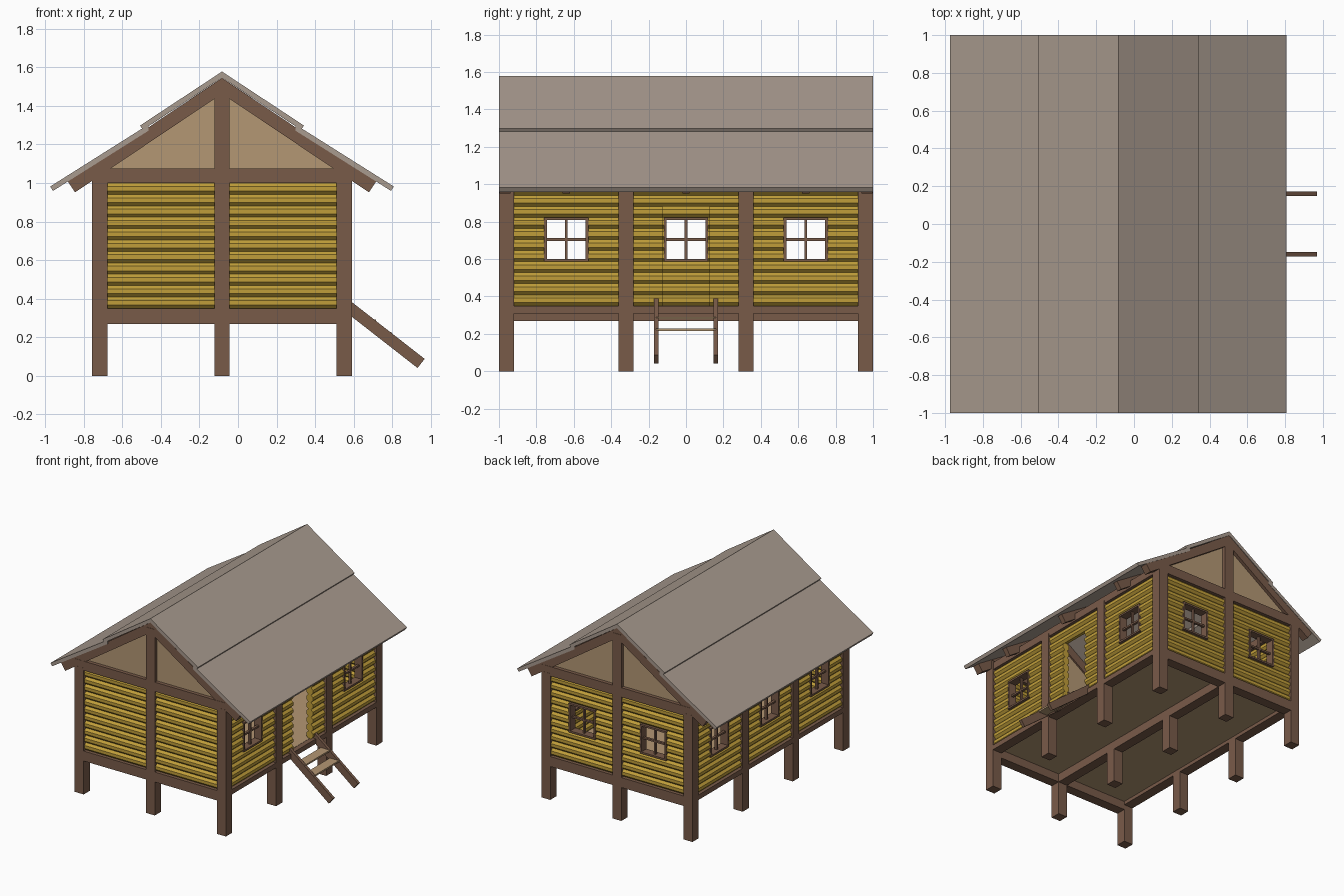
import bpy, bmesh, math
from mathutils import Vector

cube = bpy.data.objects.get("Cube")
if cube:
    bpy.data.objects.remove(cube, do_unlink=True)


def material(name, rgb):
    lin = [((c / 255 + 0.055) / 1.055) ** 2.4 for c in rgb] + [1]
    m = bpy.data.materials.new(name)
    m.use_nodes = True
    m.diffuse_color = lin
    m.node_tree.nodes["Principled BSDF"].inputs["Base Color"].default_value = lin
    return m


TIMBER = material("brown timber", (121, 91, 73))
LOG = material("golden log", (192, 158, 58))
BOARD = material("tan board", (180, 151, 116))
ROOF = material("taupe roofing", (169, 155, 143))

CX = -0.083                  # ridge line
HALF_X, HALF_Y = 0.635, 0.96  # post centres
POST = 0.08
FLOOR, WALL_TOP, ROWS = 0.35, 1.0, 11
ROW = (WALL_TOP - FLOOR) / ROWS
WIN = 0.236
BAYS_Y = (-0.64, 0, 0.64)
BAYS_X = (CX - HALF_X / 2, CX + HALF_X / 2)
WIN_Z = (FLOOR + 4 * ROW, FLOOR + 8 * ROW)
DOOR_Z = (FLOOR, FLOOR + 9 * ROW)


def finish(bm, name, mat):
    bmesh.ops.recalc_face_normals(bm, faces=bm.faces)
    mesh = bpy.data.meshes.new(name)
    bm.to_mesh(mesh)
    bm.free()
    mesh.materials.append(mat)
    bpy.context.collection.objects.link(bpy.data.objects.new(name, mesh))


def box(bm, x, y, z):
    """Box from three (low, high) ranges."""
    for v in bmesh.ops.create_cube(bm, size=1)["verts"]:
        v.co = [(a + b) / 2 + c * (b - a) for (a, b), c in zip((x, y, z), v.co)]


def prism(bm, points, offset):
    """Closed prism from an outline and an extrusion vector."""
    base = [bm.verts.new(p) for p in points]
    top = [bm.verts.new(Vector(p) + Vector(offset)) for p in points]
    bm.faces.new(base)
    bm.faces.new(top[::-1])
    for i in range(len(base)):
        j = (i + 1) % len(base)
        bm.faces.new((base[i], top[i], top[j], base[j]))


def sloped(bm, p0, p1, thick, y, side=1, ox=CX):
    """Sloping board in xz: plumb cut at p0, square cut at p1."""
    a, b = Vector(p0), Vector(p1)
    d = (b - a).normalized()
    outline = [a, b, b + Vector((d.y, -d.x)) * thick, a - Vector((0, thick / d.x))]
    prism(bm, [(ox + side * p.x, y[0], p.y) for p in outline], (0, y[1] - y[0], 0))


def around(c, w):
    return (c - w / 2, c + w / 2)


# Posts: the outer ring carries the walls, the inner ones only the floor
bm = bmesh.new()
for ix in (-1, 0, 1):
    for iy in (-3, -1, 1, 3):
        inner = ix == 0 and abs(iy) == 1
        top = 1.5 if ix == 0 else WALL_TOP + 0.02
        box(bm, around(CX + ix * HALF_X, POST), around(iy * HALF_Y / 3, POST),
            (0, FLOOR - 0.01 if inner else top))
finish(bm, "posts", TIMBER)

# Sills, floor joist and top plates
bm = bmesh.new()
ends = around(CX, 2 * HALF_X + POST)
for s in (-1, 1):
    box(bm, ends, around(s * HALF_Y, POST), (0.27, FLOOR))
    box(bm, ends, around(s * HALF_Y, POST - 0.002), (WALL_TOP, 1.075))
    box(bm, around(CX + s * HALF_X, POST), (-HALF_Y, HALF_Y), (0.31, FLOOR))
    box(bm, around(CX + s * HALF_X, POST - 0.01), (-HALF_Y, HALF_Y), (WALL_TOP, 1.06))
box(bm, around(CX, POST), (-HALF_Y, HALF_Y), (0.27, FLOOR - 0.01))
finish(bm, "beams", TIMBER)

# Floor
bm = bmesh.new()
box(bm, around(CX, 2 * HALF_X), (-HALF_Y, HALF_Y), (FLOOR - 0.012, FLOOR + 0.002))
finish(bm, "floor", BOARD)


def log_wall(name, axis, fixed, lo, hi, openings):
    """Stack of eight-sided logs along an axis, broken at openings (centre, width, z range)."""
    bm = bmesh.new()
    r = ROW / 2 / math.cos(math.pi / 8)
    for k in range(ROWS):
        z = FLOOR + (k + 0.5) * ROW
        cuts = [lo]
        for c, w, (z0, z1) in sorted(openings):
            if z0 < z < z1:
                cuts += around(c, w)
        cuts.append(hi)
        for a, b in zip(cuts[::2], cuts[1::2]):
            ring = []
            for i in range(8):
                t = (i + 0.5) * math.pi / 4
                u, h = fixed + r * math.cos(t), z + r * math.sin(t)
                ring.append((a, u, h) if axis == "x" else (u, a, h))
            prism(bm, ring, (b - a, 0, 0) if axis == "x" else (0, b - a, 0))
    finish(bm, name, LOG)


# Log walls
side_windows = [(c, WIN, WIN_Z) for c in BAYS_Y]
log_wall("front_wall", "x", -HALF_Y, CX - HALF_X, CX + HALF_X, [])
log_wall("back_wall", "x", HALF_Y, CX - HALF_X, CX + HALF_X,
         [(c, WIN, WIN_Z) for c in BAYS_X])
log_wall("right_wall", "y", CX - HALF_X, -HALF_Y, HALF_Y, side_windows)
log_wall("left_wall", "y", CX + HALF_X, -HALF_Y, HALF_Y,
         [side_windows[0], (0, 0.25, DOOR_Z), side_windows[2]])


def window(bm, axis, c, fixed):
    """Thin square frame with a cross of glazing bars."""
    t, mid = 0.014, sum(WIN_Z) / 2

    def bar(across, z, depth):
        d = around(fixed, depth)
        box(bm, *((across, d, z) if axis == "x" else (d, across, z)))

    for s in (-1, 1):
        e = s * (WIN - t) / 2
        bar(around(c + e, t), around(mid, WIN), 0.066)
        bar(around(c, WIN), around(mid + e, t), 0.066)
    bar(around(c, t), around(mid, WIN), 0.02)
    bar(around(c, WIN), around(mid, t), 0.02)


# Windows
bm = bmesh.new()
for c in BAYS_X:
    window(bm, "x", c, HALF_Y)
for c in BAYS_Y:
    window(bm, "y", c, CX - HALF_X)
    if c:
        window(bm, "y", c, CX + HALF_X)
finish(bm, "window_frames", TIMBER)

# Gable panels
bm = bmesh.new()
for s in (-1, 1):
    y = s * HALF_Y - 0.01
    prism(bm, [(CX - 0.67, y, 1.06), (CX + 0.67, y, 1.06), (CX, y, 1.5)], (0, 0.02, 0))
finish(bm, "gable_panels", BOARD)

# Rafters
bm = bmesh.new()
for y, w in ((-0.967, 0.06), (-0.64, 0.04), (0, 0.04), (0.64, 0.04), (0.967, 0.06)):
    for s in (-1, 1):
        sloped(bm, (0, 1.545), (0.8, 1.008), 0.068, around(y, w), s)
finish(bm, "rafters", TIMBER)

# Roof: upper panels lap over the lower ones
for name, p0, p1 in (("upper_roof", (0, 1.578), (0.425, 1.298)),
                     ("lower_roof", (0.38, 1.304), (0.891, 0.982))):
    bm = bmesh.new()
    for s in (-1, 1):
        sloped(bm, p0, p1, 0.027, (-1, 1), s)
    finish(bm, name, ROOF)

# Entrance steps
bm = bmesh.new()
for s in (-1, 1):
    sloped(bm, (0.555, 0.41), (0.968, 0.088), 0.06, around(s * 0.16, 0.024), 1, 0)
finish(bm, "step_stringers", TIMBER)
bm = bmesh.new()
for x, z in ((0.675, 0.285), (0.757, 0.222)):
    box(bm, around(x, 0.08), (-0.16, 0.16), around(z, 0.013))
finish(bm, "step_treads", BOARD)
